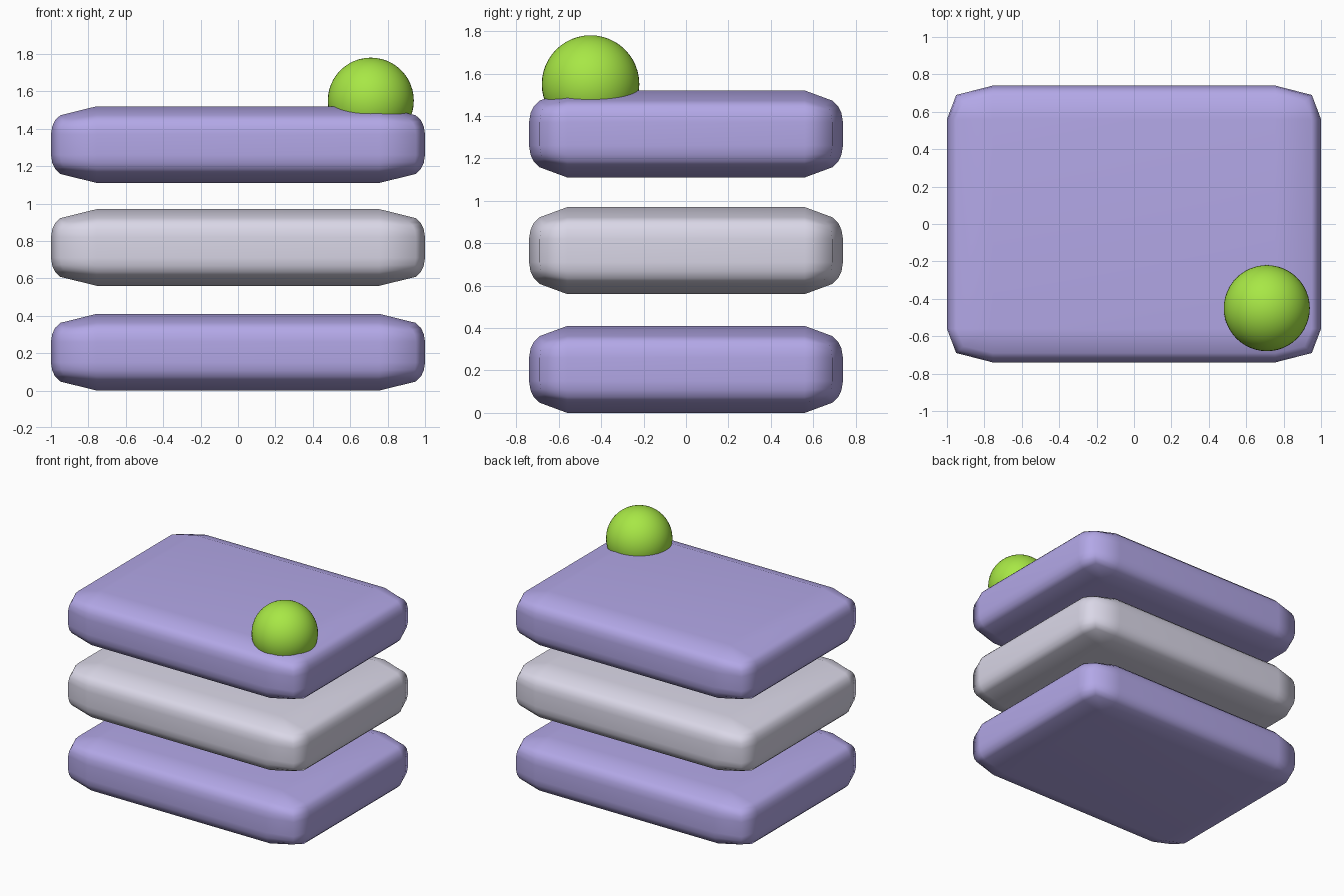
import bpy
import bmesh

cube = bpy.data.objects.get("Cube")
if cube:
    bpy.data.objects.remove(cube, do_unlink=True)


def make_material(name, rgb):
    mat = bpy.data.materials.new(name)
    mat.use_nodes = True
    mat.diffuse_color = (*rgb, 1)
    mat.node_tree.nodes["Principled BSDF"].inputs["Base Color"].default_value = (*rgb, 1)
    return mat


lavender = make_material("lavender", (0.45, 0.39, 0.8))
pale_grey = make_material("pale_grey", (0.7, 0.68, 0.8))
lime = make_material("lime_green", (0.39, 0.8, 0.06))

FLAT_X, FLAT_Y = 0.755, 0.56
# Edge profile: half width, half depth, half height, corner drop
PROFILE = [(0.95, 0.69, 0.157, 0.02), (0.978, 0.718, 0.13, 0.012),
           (0.993, 0.733, 0.098, 0.006), (1.0, 0.74, 0.055, 0)]


def ring(bm, x, y, z, drop):
    """Rectangle outline with every corner cut by two facets."""
    cx = FLAT_X + (x - FLAT_X) * 0.8
    cy = FLAT_Y + (y - FLAT_Y) * 0.72
    quarter = [(x, FLAT_Y, 0), (cx, cy, drop), (FLAT_X, y, 0)]
    verts = []
    for sx, sy in ((1, 1), (-1, 1), (-1, -1), (1, -1)):
        points = quarter if sx * sy > 0 else quarter[::-1]
        for px, py, d in points:
            verts.append(bm.verts.new((sx * px, sy * py, z - d if z > 0 else z + d)))
    return verts


def make_slab(name, height, mat):
    bm = bmesh.new()
    flat = (FLAT_X, FLAT_Y, 0.205, 0)
    half = [flat] + PROFILE
    levels = half + [(x, y, -z, d) for x, y, z, d in reversed(half)]
    rings = [ring(bm, *level) for level in levels]
    for upper, lower in zip(rings, rings[1:]):
        for i in range(len(upper)):
            j = (i + 1) % len(upper)
            bm.faces.new((upper[i], lower[i], lower[j], upper[j]))
    bm.faces.new(rings[0])
    bm.faces.new(rings[-1][::-1])
    # The flat faces end in single corner points
    bmesh.ops.remove_doubles(bm, verts=bm.verts, dist=0.0001)
    bmesh.ops.recalc_face_normals(bm, faces=bm.faces)
    for face in bm.faces:
        face.smooth = True
    mesh = bpy.data.meshes.new(name)
    bm.to_mesh(mesh)
    bm.free()
    mesh.materials.append(mat)
    slab = bpy.data.objects.new(name, mesh)
    slab.location.z = height
    bpy.context.collection.objects.link(slab)
    # Keep the broad faces flat while the rounded rims blend
    slab.modifiers.new("even_shading", 'WEIGHTED_NORMAL')


# Stack of three cushioned slabs
make_slab("bottom_slab", 0.205, lavender)
make_slab("middle_slab", 0.765, pale_grey)
make_slab("top_slab", 1.315, lavender)

# Ball sunk into the front left corner of the top slab
bpy.ops.mesh.primitive_uv_sphere_add(segments=48, ring_count=24, radius=0.23,
                                     location=(0.71, -0.45, 1.55))
ball = bpy.context.object
ball.name = "corner_ball"
ball.data.materials.append(lime)
bpy.ops.object.shade_smooth()
